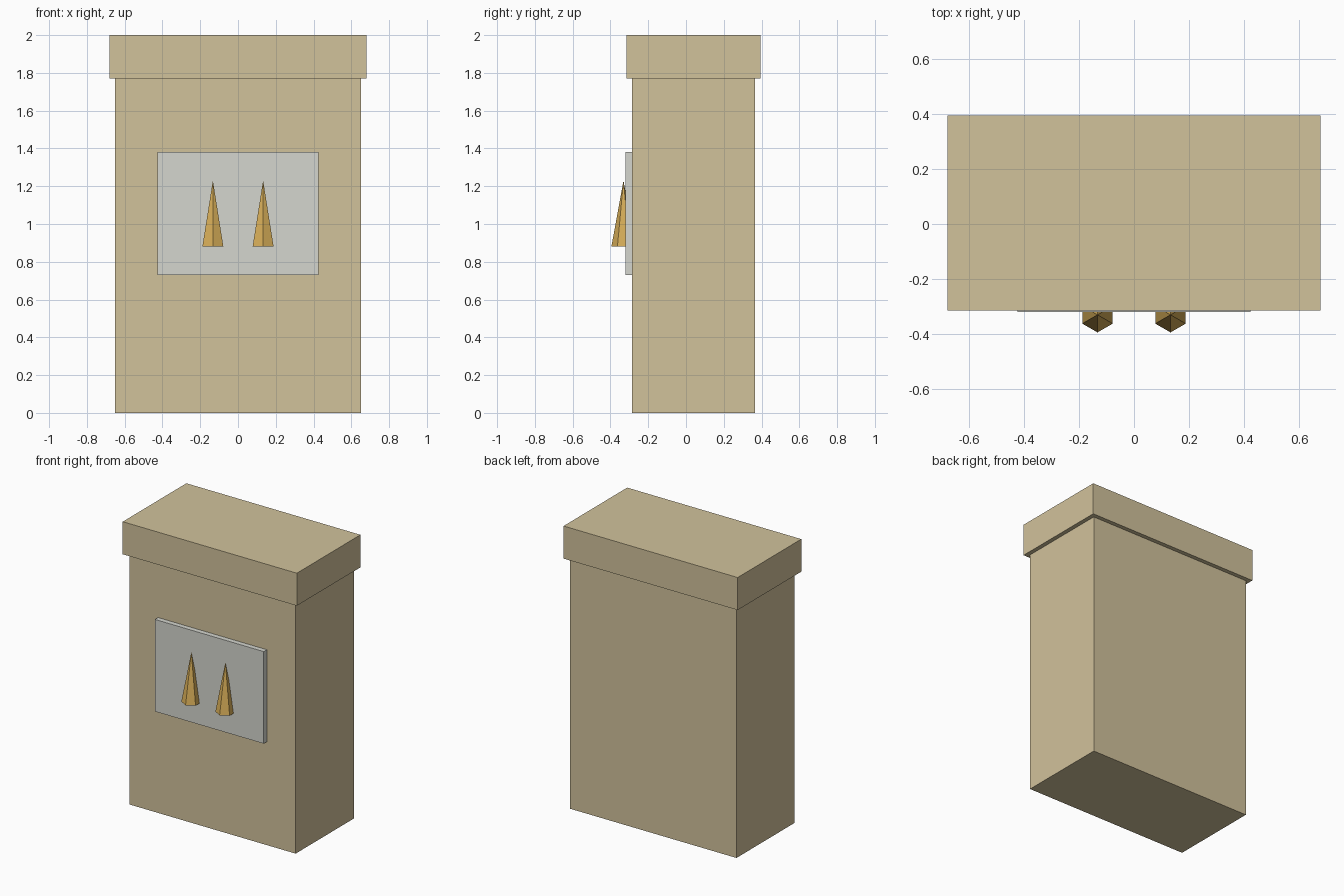
import bpy

if "Cube" in bpy.data.objects:
    bpy.data.objects.remove(bpy.data.objects["Cube"])

YC = 0.04  # depth centre of the cabinet


def material(name, rgb):
    m = bpy.data.materials.new(name)
    m.diffuse_color = (*rgb, 1)
    m.use_nodes = True
    m.node_tree.nodes["Principled BSDF"].inputs["Base Color"].default_value = m.diffuse_color
    return m


def box(name, x, y0, y1, z0, z1, mat):
    bpy.ops.mesh.primitive_cube_add(size=1, location=(0, (y0 + y1) / 2, (z0 + z1) / 2))
    ob = bpy.context.object
    ob.name = name
    ob.scale = (2 * x, y1 - y0, z1 - z0)
    bpy.ops.object.transform_apply(location=False, rotation=False, scale=True)
    ob.data.materials.append(mat)


tan = material("tan", (0.64, 0.54, 0.33))
pale = material("pale_grey", (0.66, 0.67, 0.62))
gold = material("gold", (0.69, 0.43, 0.1))

# Cabinet body and overhanging cap
box("body", 0.65, YC - 0.325, YC + 0.325, 0, 1.77, tan)
box("cap", 0.68, YC - 0.355, YC + 0.355, 1.77, 2.0, tan)

# Thin panel on the front
box("front_panel", 0.425, -0.32, -0.28, 0.73, 1.38, pale)

# Two six-sided spikes half sunk into the panel
for side, x in (("left", -0.133), ("right", 0.133)):
    bpy.ops.mesh.primitive_cone_add(vertices=6, radius1=0.064, radius2=0, depth=0.35,
                                    location=(x, -0.331, 1.055))
    spike = bpy.context.object
    spike.name = side + "_spike"
    spike.data.materials.append(gold)
